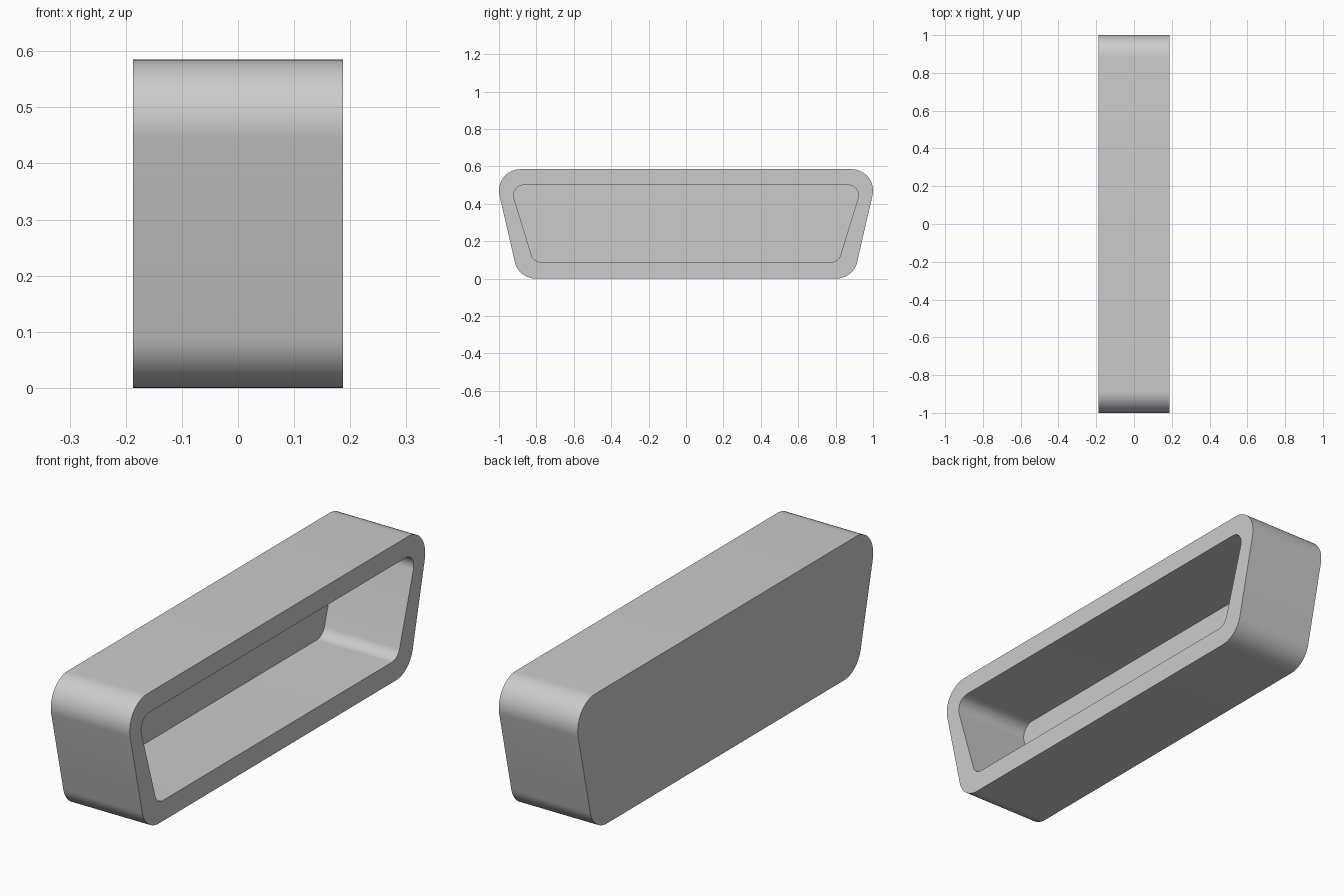
import bpy, bmesh, math

old = bpy.data.objects.get("Cube")
if old:
    bpy.data.objects.remove(old, do_unlink=True)

HALF_DEPTH = 0.187
BACK_THICKNESS = 0.018
SEGMENTS = 16


def rounded_trapezoid(top, bottom, radius):
    """Outline (y, z) round four corner circles, given the two on the +y side."""
    tilt = math.atan2(top[0] - bottom[0], top[1] - bottom[1])
    half = []
    for (cy, cz), start, end in ((bottom, -math.pi / 2, -tilt), (top, -tilt, math.pi / 2)):
        for i in range(SEGMENTS + 1):
            a = start + (end - start) * i / SEGMENTS
            half.append((cy + radius * math.cos(a), cz + radius * math.sin(a)))
    return half + [(-y, z) for y, z in reversed(half)]


def ring(bm, outline, x):
    return [bm.verts.new((x, y, z)) for y, z in outline]


def bridge(bm, a, b):
    n = len(a)
    for i in range(n):
        j = (i + 1) % n
        bm.faces.new((a[i], a[j], b[j], b[i]))


# Matte grey finish
grey = bpy.data.materials.new("light_grey")
grey.use_nodes = True
colour = (0.6, 0.6, 0.6, 1)
grey.diffuse_color = colour
grey.node_tree.nodes["Principled BSDF"].inputs["Base Color"].default_value = colour

# Outer shell and recess outlines
outer = rounded_trapezoid((0.885, 0.47), (0.803, 0.115), 0.115)
inner = rounded_trapezoid((0.867, 0.445), (0.774, 0.143), 0.055)

# Tray: closed back, outer wall, rim, recess wall, recess floor
bm = bmesh.new()
rings = [ring(bm, outer, -HALF_DEPTH), ring(bm, outer, HALF_DEPTH),
         ring(bm, inner, HALF_DEPTH), ring(bm, inner, BACK_THICKNESS - HALF_DEPTH)]
for a, b in zip(rings, rings[1:]):
    bridge(bm, a, b)
bm.faces.new(rings[0])
bm.faces.new(rings[-1])
bmesh.ops.recalc_face_normals(bm, faces=bm.faces)

mesh = bpy.data.meshes.new("hollow_tray")
bm.to_mesh(mesh)
bm.free()
mesh.materials.append(grey)
tray = bpy.data.objects.new("hollow_tray", mesh)
bpy.context.collection.objects.link(tray)

# Smooth rounded corners, crisp rims
bpy.ops.object.select_all(action="DESELECT")
tray.select_set(True)
bpy.context.view_layer.objects.active = tray
bpy.ops.object.shade_smooth_by_angle(angle=math.radians(30))
